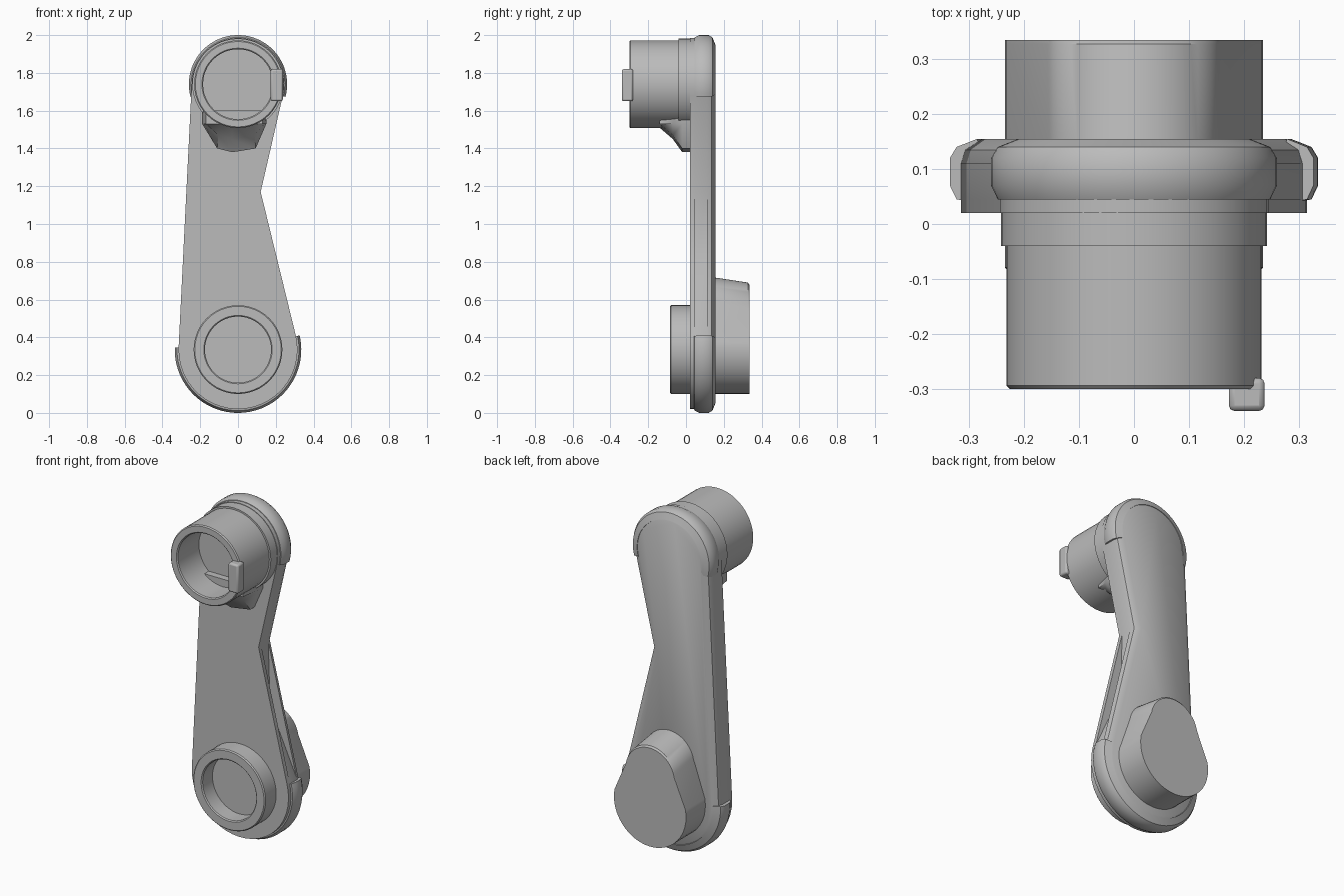
import bpy, bmesh, math
from mathutils import Vector

cube = bpy.data.objects.get("Cube")
if cube:
    bpy.data.objects.remove(cube)

grey = bpy.data.materials.new("mid_grey")
grey.use_nodes = True
grey.diffuse_color = (0.5, 0.5, 0.5, 1)
grey.node_tree.nodes["Principled BSDF"].inputs["Base Color"].default_value = (0.5, 0.5, 0.5, 1)

TOP = (0, 1.74)     # centre of the upper joint (x, z)
LOW = (0, 0.335)    # centre of the lower joint


def finish(name, bm):
    """Turn a bmesh into a smooth-shaded object with sharp edges."""
    bmesh.ops.remove_doubles(bm, verts=bm.verts, dist=0.0001)
    bmesh.ops.recalc_face_normals(bm, faces=bm.faces)
    mesh = bpy.data.meshes.new(name)
    bm.to_mesh(mesh)
    bm.free()
    mesh.materials.append(grey)
    ob = bpy.data.objects.new(name, mesh)
    bpy.context.collection.objects.link(ob)
    bpy.ops.object.select_all(action='DESELECT')
    ob.select_set(True)
    bpy.context.view_layer.objects.active = ob
    bpy.ops.object.shade_smooth_by_angle(angle=math.radians(35))
    return ob


def loft(name, rings):
    """Skin (y, [(x, z), ...]) outlines of equal length and cap both ends."""
    bm = bmesh.new()
    loops = [[bm.verts.new((x, y, z)) for x, z in pts] for y, pts in rings]
    n = len(loops[0])
    for a, b in zip(loops, loops[1:]):
        for i in range(n):
            j = (i + 1) % n
            bm.faces.new((a[i], a[j], b[j], b[i]))
    bm.faces.new(loops[0])
    bm.faces.new(loops[-1])
    return finish(name, bm)


def sweep(name, centre, profile, start=0, end=360, steps=48, closed=False):
    """Turn an (r, y) profile round the y axis; partial turns get end caps."""
    bm = bmesh.new()
    full = end - start == 360
    rows = []
    for k in range(steps + 1):
        a = math.radians(start + (end - start) * k / steps)
        rows.append([bm.verts.new((centre[0] + r * math.cos(a), y,
                                   centre[1] + r * math.sin(a))) for r, y in profile])
    n = len(profile)
    for a, b in zip(rows, rows[1:]):
        for i in range(n if closed else n - 1):
            j = (i + 1) % n
            bm.faces.new((a[i], a[j], b[j], b[i]))
    if not full:
        bm.faces.new(rows[0])
        bm.faces.new(rows[-1])
    return finish(name, bm)


def arc(centre, r, start, end, steps=24):
    angles = [math.radians(start + (end - start) * k / steps) for k in range(steps + 1)]
    return [(centre[0] + r * math.cos(a), centre[1] + r * math.sin(a)) for a in angles]


def arm_outline(inset=0.0, recess=0.0):
    """Straight on one side, pinched to a waist on the other."""
    low = arc(LOW, 0.315 - inset, 180, 375)
    waist = (0.12 - inset, 1.17)
    mid = Vector(low[-1]).lerp(Vector(waist), 0.5)
    top = arc(TOP, 0.245 - inset, -15, 180)
    return low + [(mid.x - recess, mid.y), waist] + top


# Link arm with a bevelled back and a recess below the waist
loft("link_arm", [
    (0.02, arm_outline()),
    (0.045, arm_outline()),
    (0.045, arm_outline(recess=0.08)),
    (0.11, arm_outline(recess=0.08)),
    (0.11, arm_outline()),
    (0.135, arm_outline(0.008)),
    (0.155, arm_outline(0.04)),
])


# Rounded rims wrapping the two ends
def rim(name, centre, r, start, end):
    section = [(r - 0.035, 0.04), (r - 0.012, 0.045), (r, 0.07), (r, 0.12),
               (r - 0.012, 0.14), (r - 0.05, 0.155), (r - 0.06, 0.1)]
    sweep(name, centre, section, start, end, closed=True)


rim("upper_rim", TOP, 0.26, -15, 195)
rim("lower_rim", LOW, 0.335, 178, 373)


# Open cups on the front of each joint
def cup(name, centre, outer, inner, front, floor):
    sweep(name, centre, [(0, floor), (inner, floor), (inner, front + 0.006),
                         (inner + 0.006, front), (outer - 0.006, front),
                         (outer, front + 0.006), (outer, 0.05), (0, 0.05)])


cup("upper_cup", TOP, 0.232, 0.185, -0.30, -0.1)
cup("lower_cup", LOW, 0.235, 0.175, -0.085, 0.012)
sweep("upper_collar", TOP, [(0.225, -0.04), (0.242, -0.04), (0.242, 0.04), (0.225, 0.04)],
      closed=True)


# Teardrop housing on the back of the lower joint
def housing_outline(top_z):
    return arc(LOW, 0.235, 170, 370) + arc((0, top_z - 0.16), 0.16, 10, 170)


loft("rear_housing", [(0.13, housing_outline(0.72)), (0.327, housing_outline(0.69)),
                      (0.335, housing_outline(0.68))])


# Sloping bracket under the upper cup
def bracket_outline(half, bottom):
    return [(-half - 0.02, 1.6), (-half - 0.02, 1.53), (-half * 0.65, bottom + 0.02),
            (0 - 0.03, bottom), (half * 0.55, bottom + 0.02), (half - 0.02, 1.53),
            (half - 0.02, 1.6)]


loft("cup_bracket", [(-0.14, bracket_outline(0.15, 1.51)),
                     (-0.07, bracket_outline(0.16, 1.45)),
                     (-0.02, bracket_outline(0.17, 1.38)),
                     (0.03, bracket_outline(0.17, 1.38))])

# Small latch on the rim of the upper cup
bm = bmesh.new()
bmesh.ops.create_cube(bm, size=1)
for v in bm.verts:
    v.co = Vector((0.205, -0.31, 1.735)) + Vector((v.co.x * 0.065, v.co.y * 0.06, v.co.z * 0.17))
latch = finish("cup_latch", bm)
bevel = latch.modifiers.new("Bevel", 'BEVEL')
bevel.width = 0.01
bevel.segments = 2
